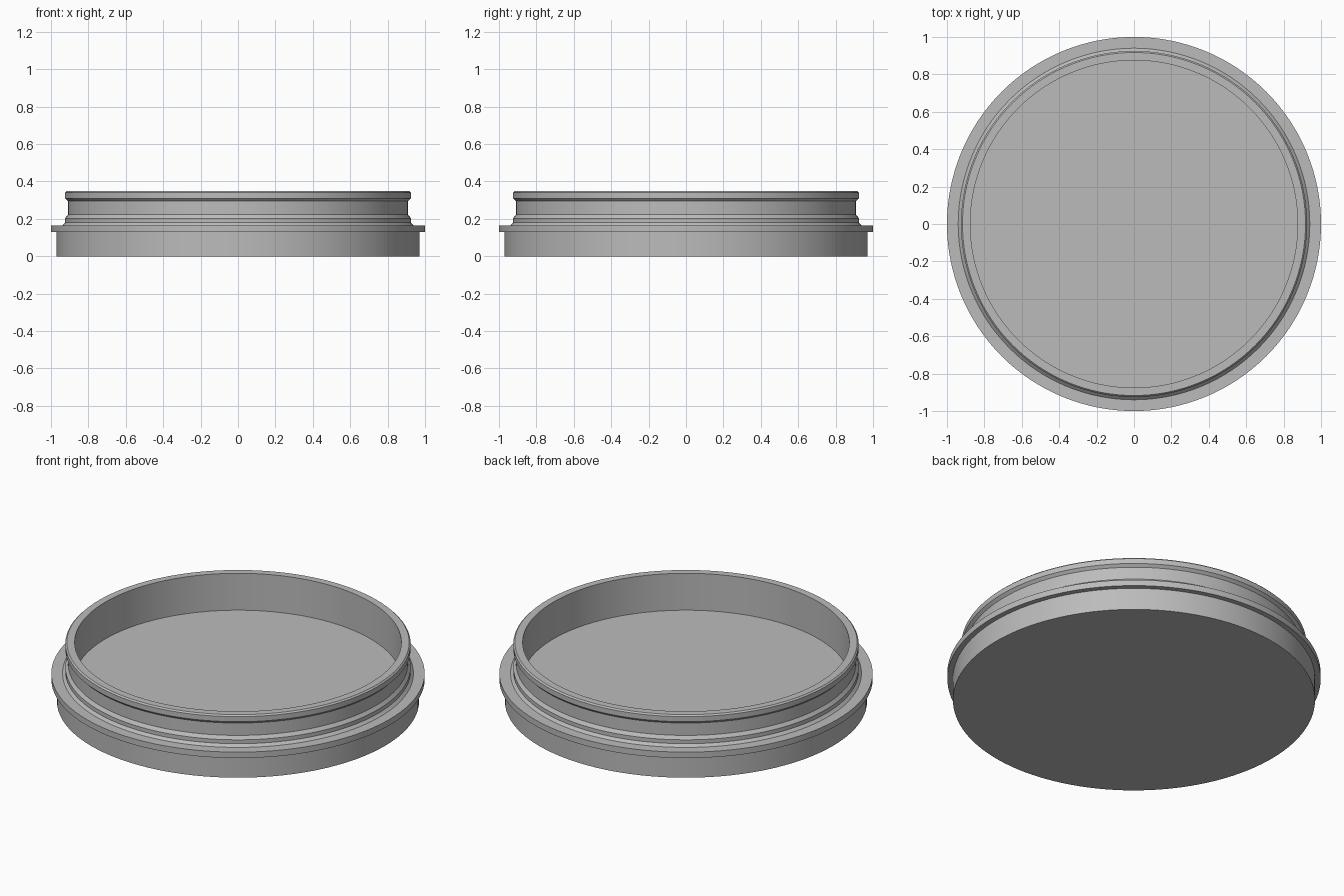
import bpy, bmesh, math

SEGMENTS = 128

cube = bpy.data.objects.get("Cube")
if cube:
    bpy.data.objects.remove(cube, do_unlink=True)

# Single plain grey
grey = bpy.data.materials.new("Plain grey")
grey.use_nodes = True
colour = (0.5, 0.5, 0.5, 1)
grey.diffuse_color = colour
grey.node_tree.nodes["Principled BSDF"].inputs["Base Color"].default_value = colour

# Half section (radius, height), from the underside centre round to the floor centre
profile = [
    (0, 0), (0.97, 0), (0.97, 0.13),                      # base drum
    (1, 0.13), (1, 0.165), (0.94, 0.165),                 # flange
    (0.925, 0.18), (0.925, 0.203), (0.91, 0.222),         # lower bead
    (0.91, 0.295), (0.925, 0.31),                         # groove
    (0.925, 0.34), (0.917, 0.348), (0.875, 0.348),        # rim lip
    (0.875, 0.13), (0, 0.13),                             # inner wall and floor
]


def lathe(name, section):
    """Spin a half section about the z axis into a closed solid."""
    bm = bmesh.new()
    verts = [bm.verts.new((r, 0, z)) for r, z in section]
    edges = [bm.edges.new(pair) for pair in zip(verts, verts[1:])]
    bmesh.ops.spin(bm, geom=verts + edges, cent=(0, 0, 0), axis=(0, 0, 1),
                   angle=math.tau, steps=SEGMENTS, use_duplicate=False)
    bmesh.ops.remove_doubles(bm, verts=bm.verts, dist=1e-4)
    bmesh.ops.recalc_face_normals(bm, faces=bm.faces)
    mesh = bpy.data.meshes.new(name)
    bm.to_mesh(mesh)
    bm.free()
    mesh.materials.append(grey)
    obj = bpy.data.objects.new(name, mesh)
    bpy.context.collection.objects.link(obj)
    bpy.ops.object.select_all(action="DESELECT")
    obj.select_set(True)
    bpy.context.view_layer.objects.active = obj
    bpy.ops.object.shade_smooth_by_angle(angle=math.radians(20))
    return obj


lathe("round_cap", profile)
